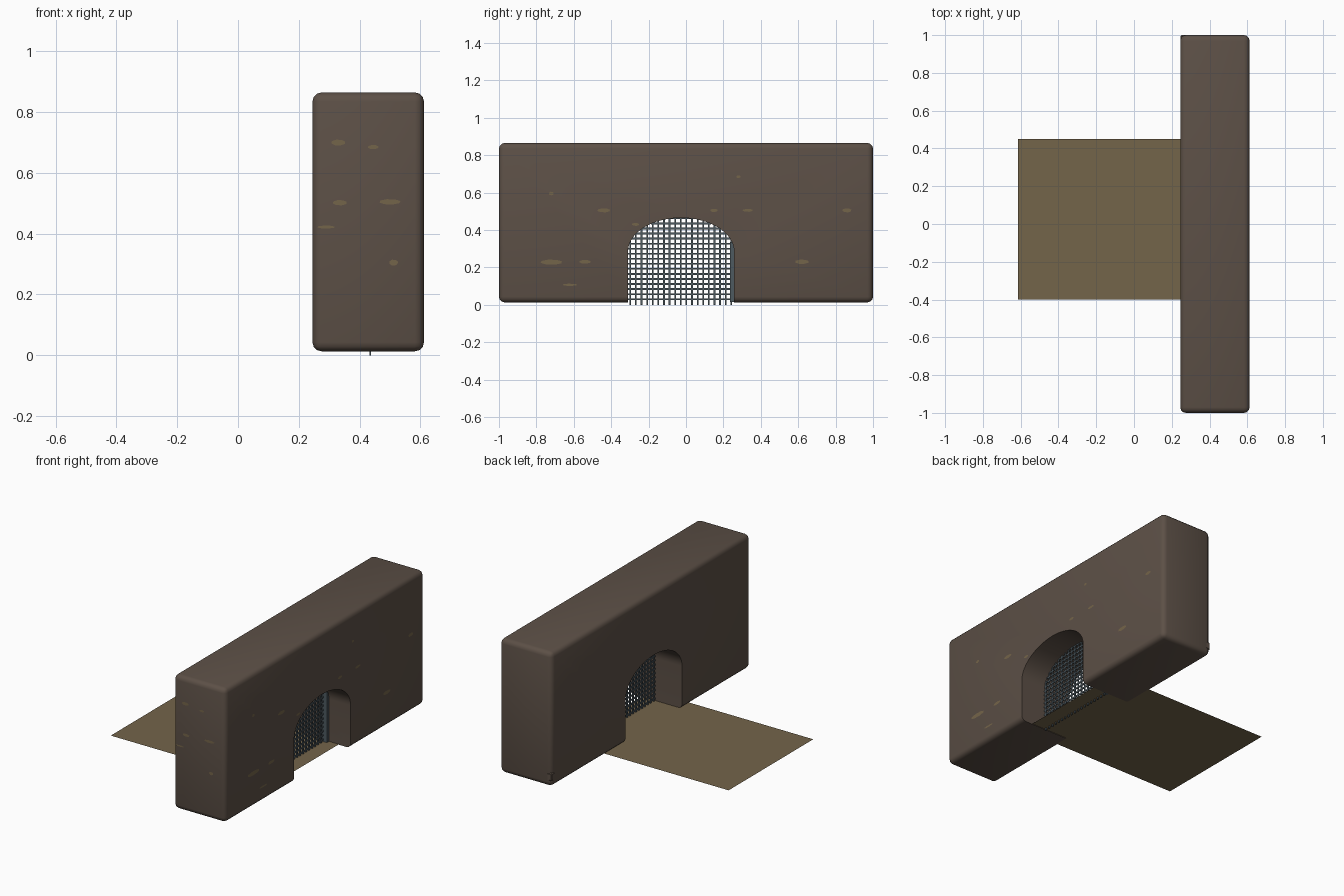
import bpy, bmesh, math
from mathutils import Vector

if "Cube" in bpy.data.objects:
    bpy.data.objects.remove(bpy.data.objects["Cube"])


def material(name, rgb):
    m = bpy.data.materials.new(name)
    m.diffuse_color = (*rgb, 1)
    m.use_nodes = True
    m.node_tree.nodes["Principled BSDF"].inputs["Base Color"].default_value = m.diffuse_color
    return m


STONE = material("brown stone", (0.108, 0.080, 0.062))
EARTH = material("tan earth", (0.175, 0.128, 0.068))
IRON = material("blue grey iron", (0.075, 0.100, 0.115))


def finish(name, bm, mat):
    bmesh.ops.recalc_face_normals(bm, faces=bm.faces)
    me = bpy.data.meshes.new(name)
    bm.to_mesh(me)
    bm.free()
    me.materials.append(mat)
    ob = bpy.data.objects.new(name, me)
    bpy.context.collection.objects.link(ob)
    return ob


def add_box(bm, lo, hi):
    vs = bmesh.ops.create_cube(bm, size=1)["verts"]
    for v in vs:
        v.co = Vector([(a + b) / 2 + c * (b - a) for a, b, c in zip(lo, hi, v.co)])


# Arch measurements, shared by the opening and the grate
Y0, Y1, SPRING, RISE = -0.31, 0.257, 0.285, 0.18
YC, HALF = (Y0 + Y1) / 2, (Y1 - Y0) / 2


def arch_top(y):
    u = min(1, abs(y - YC) / HALF)
    return SPRING + RISE * math.sqrt(1 - u * u)


def arch_half_width(z):
    if z <= SPRING:
        return HALF
    return HALF * math.sqrt(max(0, 1 - ((z - SPRING) / RISE) ** 2))


# Wall block with rounded edges
bm = bmesh.new()
add_box(bm, (0.245, -1, 0.013), (0.612, 1, 0.865))
bmesh.ops.bevel(bm, geom=list(bm.edges), offset=0.03, segments=3, profile=0.5, affect='EDGES')
wall = finish("wall", bm, STONE)

# Arched opening cut through the wall
bm = bmesh.new()
prof = [(Y0, -0.1)]
for i in range(33):
    a = math.pi * (1 - i / 32)
    prof.append((YC + HALF * math.cos(a), SPRING + RISE * math.sin(a)))
prof.append((Y1, -0.1))
face = bm.faces.new([bm.verts.new((0.1, y, z)) for y, z in prof])
ext = bmesh.ops.extrude_face_region(bm, geom=[face])["geom"]
bmesh.ops.translate(bm, vec=(0.7, 0, 0), verts=[g for g in ext if isinstance(g, bmesh.types.BMVert)])
cutter = finish("arch_cutter", bm, STONE)
cutter.hide_render = True
mod = wall.modifiers.new("opening", 'BOOLEAN')
mod.operation, mod.solver, mod.object = 'DIFFERENCE', 'EXACT', cutter
bpy.context.view_layer.objects.active = wall
wall.select_set(True)
bpy.ops.object.modifier_apply(modifier=mod.name)
bpy.ops.object.shade_smooth_by_angle(angle=math.radians(35))
bpy.data.objects.remove(cutter)

# Small lump at the lower back corner
bm = bmesh.new()
add_box(bm, (0.245, 0.965, 0.05), (0.28, 1.0, 0.10))
bmesh.ops.bevel(bm, geom=list(bm.edges), offset=0.006, segments=1, affect='EDGES')
finish("corner_stone", bm, STONE)

# Ground sheet running from outside into the opening
bm = bmesh.new()
bm.faces.new([bm.verts.new(p) for p in (
    (-0.615, -0.40, 0.016), (0.53, -0.40, 0.016), (0.53, 0.45, 0.016), (-0.615, 0.45, 0.016))])
finish("ground_sheet", bm, EARTH)

# Grate of thin crossed bars, following the arch
bm = bmesh.new()
T, W, STEP = 0.003, 0.0045, 0.030
y = Y0 + 0.012
while y < Y1:
    add_box(bm, (0.435 - T, y - W, 0), (0.435 + T, y + W, arch_top(y) + 0.004))
    y += STEP
z = 0.03
while z < SPRING + RISE:
    h = arch_half_width(z) + 0.004
    add_box(bm, (0.435 - T, YC - h, z - W), (0.435 + T, YC + h, z + W))
    z += 0.027
finish("grate", bm, IRON)

# Hinge post of the grate
bm = bmesh.new()
add_box(bm, (0.41, 0.235, 0.016), (0.46, 0.262, 0.335))
finish("grate_post", bm, IRON)

# Tan patches showing through the wall: (centre, height, half width, half height)
right = [(-0.72, 0.228, 0.06, 0.014), (-0.54, 0.23, 0.032, 0.01), (-0.44, 0.505, 0.035, 0.011),
         (0.62, 0.23, 0.038, 0.012), (0.86, 0.505, 0.025, 0.011), (0.33, 0.505, 0.028, 0.008),
         (0.15, 0.505, 0.02, 0.009), (0.28, 0.685, 0.012, 0.008), (-0.72, 0.595, 0.013, 0.01),
         (-0.27, 0.43, 0.02, 0.008), (-0.62, 0.107, 0.04, 0.006)]
front = [(0.33, 0.70, 0.024, 0.01), (0.445, 0.685, 0.018, 0.007), (0.335, 0.502, 0.024, 0.009),
         (0.50, 0.505, 0.036, 0.009), (0.512, 0.305, 0.015, 0.01), (0.29, 0.422, 0.03, 0.005)]


def patches(name, spots, place):
    bm = bmesh.new()
    for c, h, a, b in spots:
        bm.faces.new([bm.verts.new(place(c + a * math.cos(t * math.pi / 4 + 0.3),
                                         h + b * math.sin(t * math.pi / 4 + 0.3))) for t in range(8)])
    finish(name, bm, EARTH)


patches("right_patches", right, lambda c, h: (0.6128, c, h))
patches("front_patches", front, lambda c, h: (c, -1.0008, h))
